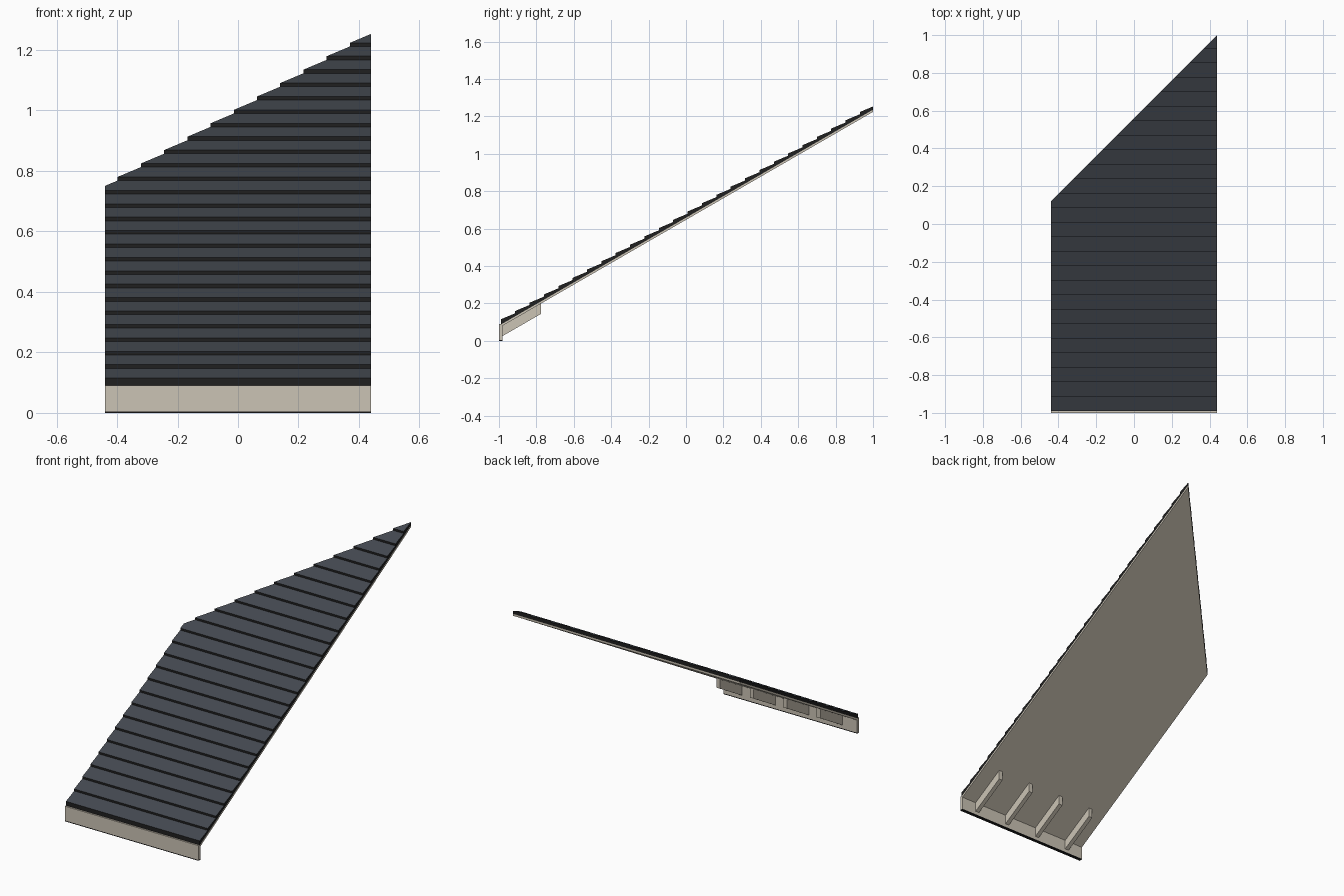
import bpy, bmesh, math
from mathutils import Vector

if "Cube" in bpy.data.objects:
    bpy.data.objects.remove(bpy.data.objects["Cube"])

HALF = 0.44                      # half width
SLOPE = math.tan(math.radians(30))
STEP = 0.0768                    # course spacing in plan
EAVE = -0.99


def base(y):
    """Height of the roof underside at depth y."""
    return 0.075 + SLOPE * (y - EAVE)


def material(name, colour):
    m = bpy.data.materials.new(name)
    m.diffuse_color = (*colour, 1)
    m.use_nodes = True
    m.node_tree.nodes["Principled BSDF"].inputs["Base Color"].default_value = m.diffuse_color
    return m


slate = material("slate grey", (0.058, 0.066, 0.080))
dark = material("dark edge", (0.014, 0.014, 0.014))
cream = material("cream timber", (0.60, 0.55, 0.46))


def extrude_x(bm, profile, x0, x1):
    """Prism from a (y, z) profile, running along x."""
    a = [bm.verts.new((x0, y, z)) for y, z in profile]
    b = [bm.verts.new((x1, y, z)) for y, z in profile]
    bm.faces.new(a)
    bm.faces.new(b[::-1])
    n = len(profile)
    for i in range(n):
        j = (i + 1) % n
        bm.faces.new((a[i], b[i], b[j], a[j]))


def cut_hip(bm):
    """Trim everything behind the diagonal hip line y = x + 0.56."""
    res = bmesh.ops.bisect_plane(bm, geom=bm.verts[:] + bm.edges[:] + bm.faces[:],
                                 plane_co=Vector((HALF, 1, 0)),
                                 plane_no=Vector((-1, 1, 0)), clear_outer=True)
    edges = [e for e in bm.edges if e.is_boundary]
    if edges:
        bmesh.ops.holes_fill(bm, edges=edges, sides=0)


def finish(bm, name, mats):
    bmesh.ops.recalc_face_normals(bm, faces=bm.faces[:])
    if len(mats) > 1:            # upward faces take the first material
        for f in bm.faces:
            f.normal_update()
            f.material_index = 0 if f.normal.z > 0.5 else 1
    me = bpy.data.meshes.new(name)
    bm.to_mesh(me)
    bm.free()
    for m in mats:
        me.materials.append(m)
    ob = bpy.data.objects.new(name, me)
    bpy.context.collection.objects.link(ob)


# Overlapping wedge-shaped roof courses
bm = bmesh.new()
for i in range(26):
    y0 = EAVE + i * STEP
    y1 = min(y0 + STEP, 1.0)
    t = 0.028 - 0.012 * (y1 - y0) / STEP
    extrude_x(bm, [(y0, base(y0) + 0.012), (y1, base(y1) + 0.012),
                   (y1, base(y1) + 0.012 + t), (y0, base(y0) + 0.040)], -HALF, HALF)
cut_hip(bm)
finish(bm, "roof_courses", [slate, dark])

# Timber deck below the courses
bm = bmesh.new()
extrude_x(bm, [(EAVE, base(EAVE)), (1, base(1)),
               (1, base(1) + 0.012), (EAVE, base(EAVE) + 0.012)], -HALF, HALF)
cut_hip(bm)
finish(bm, "roof_deck", [cream])

# Fascia board along the eave, with a dark drip strip below
for name, z0, z1, mat in (("fascia", 0.005, 0.09, cream), ("drip_strip", 0, 0.005, dark)):
    bm = bmesh.new()
    extrude_x(bm, [(-1, z0), (-0.982, z0), (-0.982, z1), (-1, z1)], -HALF, HALF)
    finish(bm, name, [mat])

# Four exposed rafter tails
for i in range(4):
    x = -0.33 + 0.22 * i
    bm = bmesh.new()
    extrude_x(bm, [(-0.983, base(-0.983) - 0.055), (-0.775, base(-0.775) - 0.055),
                   (-0.775, base(-0.775) + 0.002), (-0.983, base(-0.983) + 0.002)],
              x - 0.0125, x + 0.0125)
    finish(bm, "rafter_tail_%d" % (i + 1), [cream])
